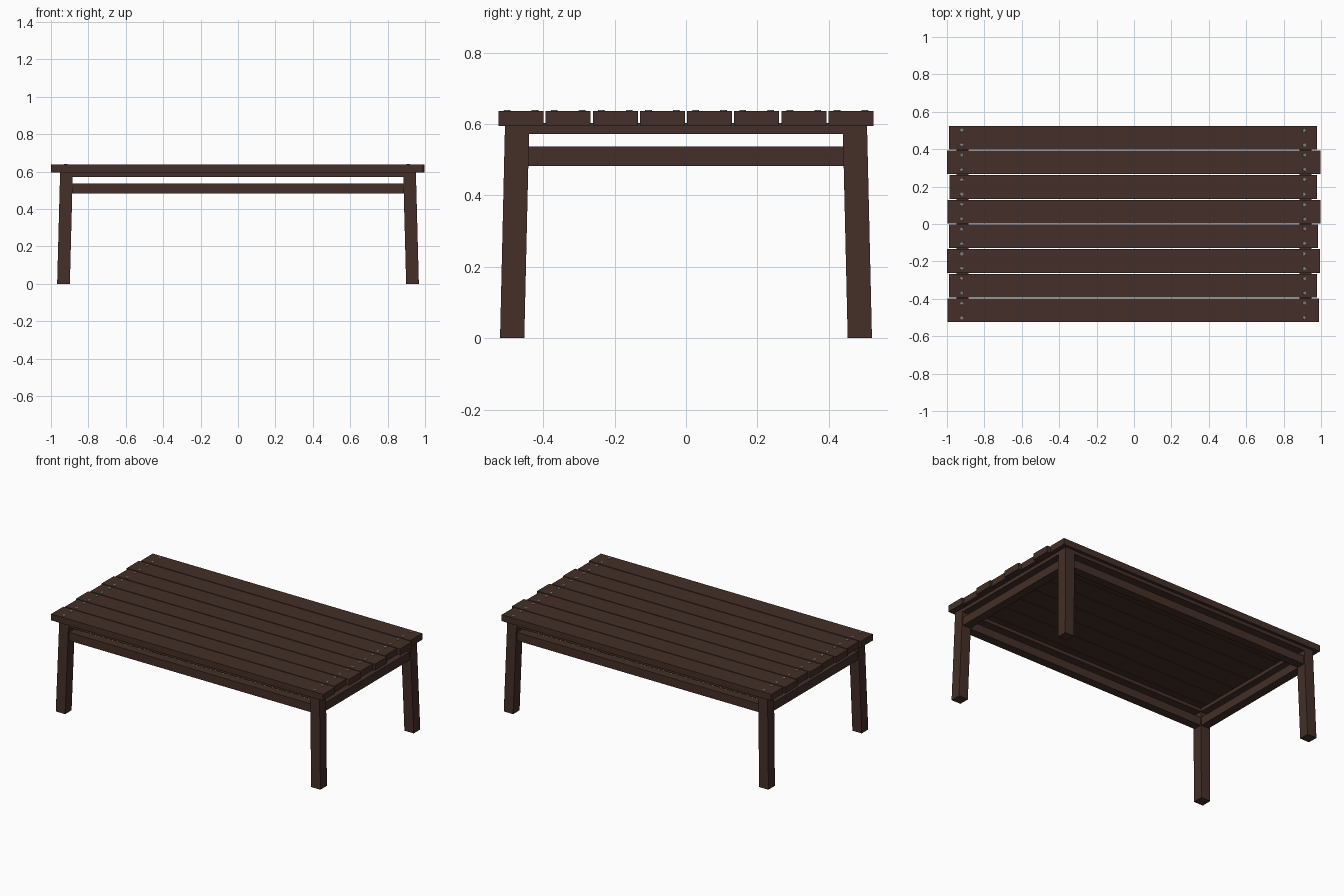
import bpy, bmesh
from mathutils import Vector

if "Cube" in bpy.data.objects:
    bpy.data.objects.remove(bpy.data.objects["Cube"])


def material(name, color):
    m = bpy.data.materials.new(name)
    m.diffuse_color = color
    m.use_nodes = True
    m.node_tree.nodes["Principled BSDF"].inputs["Base Color"].default_value = m.diffuse_color
    return m


wood = material("dark_wood", (0.057, 0.028, 0.021, 1))
metal = material("screw_metal", (0.2, 0.2, 0.2, 1))


def finish(bm, name, mat):
    me = bpy.data.meshes.new(name)
    bm.to_mesh(me)
    bm.free()
    me.materials.append(mat)
    ob = bpy.data.objects.new(name, me)
    bpy.context.collection.objects.link(ob)
    return ob


def box(name, lo, hi, splay=(0, 0)):
    """Box between two corners; splay shifts the bottom face in x and y."""
    bm = bmesh.new()
    bmesh.ops.create_cube(bm, size=1)
    for v in bm.verts:
        low = v.co.z < 0
        v.co = Vector(lo[i] + (v.co[i] + 0.5) * (hi[i] - lo[i]) for i in range(3))
        if low:
            v.co.x += splay[0]
            v.co.y += splay[1]
    return finish(bm, name, mat=wood)


LX, LY = 0.917, 0.473      # leg centres at the top
H = 0.034                  # half leg width

# Splayed legs
for sy, row in ((-1, "front"), (1, "back")):
    for sx, side in ((-1, "left"), (1, "right")):
        box(f"{row}_{side}_leg", (sx * LX - H, sy * LY - H, 0),
            (sx * LX + H, sy * LY + H, 0.603), (sx * 0.016, sy * 0.014))

# Upper frame and lower stretchers on all four sides
for part, z0, z1, h in (("upper_rail", 0.572, 0.603, 0.033),
                        ("stretcher", 0.482, 0.537, 0.028)):
    for s, long_side, end in ((-1, "front", "left"), (1, "back", "right")):
        box(f"{long_side}_{part}", (-LX, s * LY - h, z0), (LX, s * LY + h, z1))
        box(f"{end}_{part}", (s * LX - h, -LY, z0), (s * LX + h, LY, z1))

# Top planks with slightly uneven ends, front to back
ends = [(-0.998, 0.989), (-0.989, 0.978), (-1.0, 0.994), (-0.99, 0.984),
        (-0.998, 0.998), (-0.987, 0.978), (-1.0, 0.998), (-0.99, 0.979)]
screws = bmesh.new()
for i, (x0, x1) in enumerate(ends):
    y = (i - 3.5) * 0.132
    box(f"plank_{i + 1}", (x0, y - 0.063, 0.595), (x1, y + 0.063, 0.637))
    # Two screw heads at each end
    for x in (-0.921, 0.911):
        for dy in (-0.039, 0.039):
            made = bmesh.ops.create_cone(screws, cap_ends=True, segments=12,
                                         radius1=0.011, radius2=0.009, depth=0.008)
            bmesh.ops.translate(screws, verts=made["verts"], vec=(x, y + dy, 0.636))
finish(screws, "screw_heads", metal)
